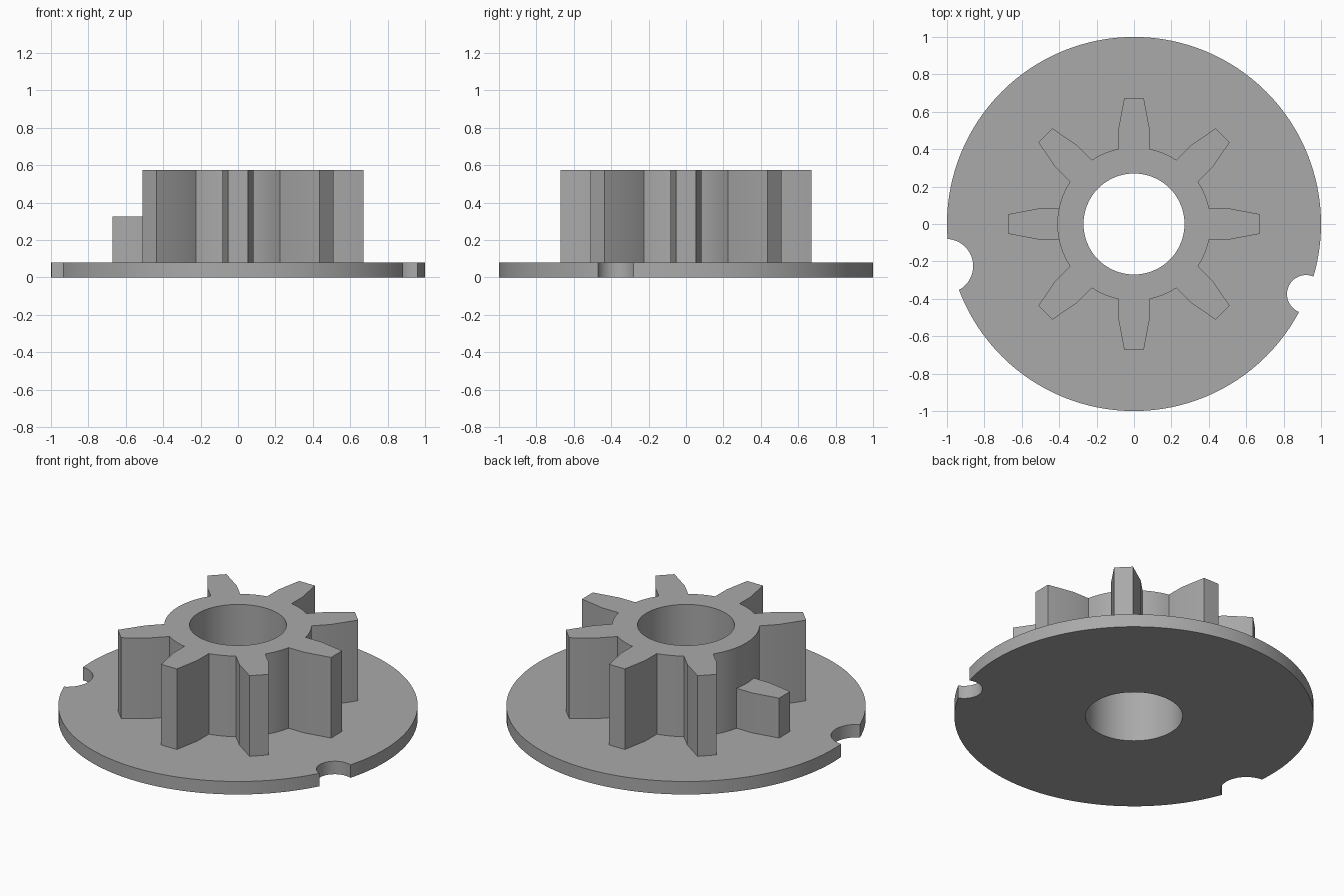
import bpy
import bmesh
from math import sin, cos, pi, asin, sqrt, radians
from mathutils import Matrix, Vector

cube = bpy.data.objects.get("Cube")
if cube:
    bpy.data.objects.remove(cube, do_unlink=True)

# Main dimensions
FLANGE_R, FLANGE_H = 1.0, 0.08
HUB_R, BORE_R, GEAR_TOP = 0.41, 0.27, 0.575
TEETH, SHORT, SHORT_TOP = 8, 4, 0.325
ROOT_W, TIP_W, BEND_R, TIP_R = 0.083, 0.053, 0.51, 0.67

gray = bpy.data.materials.new("plain gray")
gray.use_nodes = True
COLOR = (0.4, 0.4, 0.4, 1)
gray.diffuse_color = COLOR
gray.node_tree.nodes["Principled BSDF"].inputs["Base Color"].default_value = COLOR


def circle(radius, cx=0.0, cy=0.0, steps=128):
    return [(cx + radius * cos(2 * pi * i / steps), cy + radius * sin(2 * pi * i / steps))
            for i in range(steps)]


def prism(name, outline, z0, z1):
    """Extrude a counter-clockwise outline from z0 up to z1."""
    bm = bmesh.new()
    base = bm.faces.new([bm.verts.new((x, y, z0)) for x, y in outline])
    top = bmesh.ops.extrude_face_region(bm, geom=[base])["geom"]
    bmesh.ops.translate(bm, vec=(0, 0, z1 - z0),
                        verts=[v for v in top if isinstance(v, bmesh.types.BMVert)])
    bmesh.ops.recalc_face_normals(bm, faces=bm.faces)
    mesh = bpy.data.meshes.new(name)
    bm.to_mesh(mesh)
    bm.free()
    obj = bpy.data.objects.new(name, mesh)
    bpy.context.collection.objects.link(obj)
    mesh.materials.append(gray)
    return obj


def cut(obj, outline):
    """Cut a vertical hole through an object, then discard the cutter."""
    cutter = prism("cutter", outline, -0.5, 1)
    cutter.hide_render = True
    mod = obj.modifiers.new("cut", "BOOLEAN")
    mod.operation, mod.solver, mod.object = "DIFFERENCE", "EXACT", cutter
    bpy.context.view_layer.objects.active = obj
    bpy.ops.object.modifier_apply(modifier=mod.name)
    bpy.data.objects.remove(cutter, do_unlink=True)


def smooth(obj):
    bpy.ops.object.select_all(action="DESELECT")
    obj.select_set(True)
    bpy.context.view_layer.objects.active = obj
    bpy.ops.object.shade_smooth_by_angle(angle=radians(20))


# Flange: round plate with the bore and two rim notches
flange = prism("flange", circle(FLANGE_R), 0, FLANGE_H)
cut(flange, circle(BORE_R))
cut(flange, circle(0.145, -1.005, -0.225, 48))
cut(flange, circle(0.102, 0.92, -0.375, 48))

# Tooth profile pointing along +x, and its root on the hub circle
root_x = sqrt(HUB_R ** 2 - ROOT_W ** 2)
half_angle = asin(ROOT_W / HUB_R)
side = [(root_x, ROOT_W), (BEND_R, ROOT_W), (TIP_R, TIP_W)]
tooth = [(x, -y) for x, y in side] + side[::-1]

# Gear: tall teeth joined by hub arcs, leaving out the short tooth
outline = []
pitch = 2 * pi / TEETH
for k in range(TEETH):
    turn = Matrix.Rotation(k * pitch, 2)
    if k != SHORT:
        outline += [tuple(turn @ Vector(p)) for p in tooth]
    else:
        outline += [(HUB_R * cos(k * pitch + half_angle * t / 4),
                     HUB_R * sin(k * pitch + half_angle * t / 4)) for t in range(-4, 5)]
    gap = pitch - 2 * half_angle
    for i in range(1, 6):
        a = k * pitch + half_angle + gap * i / 6
        outline.append((HUB_R * cos(a), HUB_R * sin(a)))
gear = prism("gear", outline, FLANGE_H, GEAR_TOP)
cut(gear, circle(BORE_R))

# Short tooth on the right side, its root sunk slightly into the hub
short_tooth = prism("short_tooth", [(-x, -y) for x, y in tooth], FLANGE_H, SHORT_TOP)

for part in (flange, gear, short_tooth):
    smooth(part)
